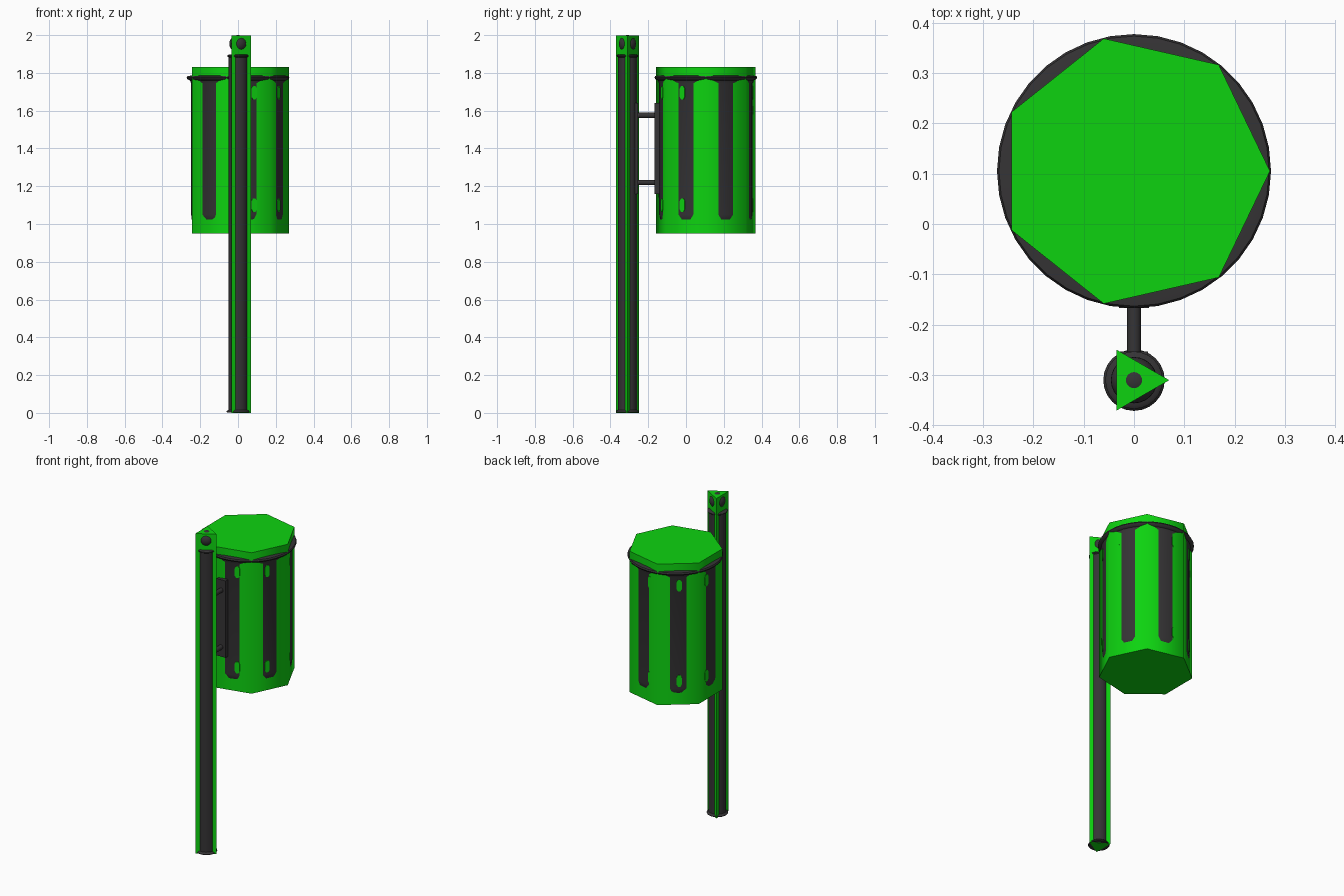
import bpy, bmesh, math
from mathutils import Matrix, Vector

if "Cube" in bpy.data.objects:
    bpy.data.objects.remove(bpy.data.objects["Cube"])

BIN = (0.0, 0.105)
POLE = (0.0, -0.31)


def material(name, rgb):
    m = bpy.data.materials.new(name)
    m.diffuse_color = (*rgb, 1)
    m.use_nodes = True
    m.node_tree.nodes["Principled BSDF"].inputs["Base Color"].default_value = m.diffuse_color
    return m


green = material("bright green", (0.004, 0.65, 0.005))
dark = material("dark grey", (0.036, 0.034, 0.036))


def finish(bm, name, mat, smooth=None):
    bmesh.ops.recalc_face_normals(bm, faces=bm.faces)
    me = bpy.data.meshes.new(name)
    bm.to_mesh(me)
    bm.free()
    me.materials.append(mat)
    ob = bpy.data.objects.new(name, me)
    bpy.context.collection.objects.link(ob)
    if smooth:
        bpy.context.view_layer.objects.active = ob
        ob.select_set(True)
        bpy.ops.object.shade_smooth_by_angle(angle=math.radians(smooth))
        ob.select_set(False)
    return ob


def lathe(name, mat, centre, profile, sides, smooth=None):
    """Stack of (radius, z) rings, first vertex towards +x, capped both ends."""
    bm = bmesh.new()
    rings = []
    for r, z in profile:
        rings.append([bm.verts.new((centre[0] + r * math.cos(2 * math.pi * i / sides),
                                    centre[1] + r * math.sin(2 * math.pi * i / sides), z))
                      for i in range(sides)])
    for a, b in zip(rings, rings[1:]):
        for i in range(sides):
            j = (i + 1) % sides
            bm.faces.new((a[i], a[j], b[j], b[i]))
    bm.faces.new(rings[0])
    bm.faces.new(rings[-1])
    return finish(bm, name, mat, smooth)


def box(name, mat, lo, hi):
    bm = bmesh.new()
    bmesh.ops.create_cube(bm, size=1)
    lo, hi = Vector(lo), Vector(hi)
    bmesh.ops.scale(bm, vec=hi - lo, verts=bm.verts)
    bmesh.ops.translate(bm, vec=(lo + hi) / 2, verts=bm.verts)
    return finish(bm, name, mat)


# Bin: seven-sided shell with a round drum bulging through its faces
lathe("bin_shell", green, BIN, [(0.27, 0.95), (0.27, 1.83)], 7, 60)
lathe("bin_drum", dark, BIN,
      [(0.238, 1.015), (0.245, 1.025), (0.248, 1.05), (0.248, 1.745), (0.254, 1.76),
       (0.268, 1.767), (0.272, 1.775), (0.268, 1.783), (0.240, 1.787)], 36, 40)

# Small green chamfered windows, two rows of nine round the drum
bm = bmesh.new()
outline = [(0.015, 0.022), (0.007, 0.036), (-0.007, 0.036), (-0.015, 0.022),
           (-0.015, -0.022), (-0.007, -0.036), (0.007, -0.036), (0.015, -0.022)]
for k in range(9):
    turn = Matrix.Rotation(math.radians(10 + 40 * k), 4, 'Z')
    for z in (1.10, 1.695):
        rows = []
        for r in (0.244, 0.2505):
            rows.append([bm.verts.new(turn @ Vector((r, u, z + v)) + Vector((*BIN, 0)))
                         for u, v in outline])
        bm.faces.new(rows[0])
        bm.faces.new(rows[1])
        for i in range(8):
            j = (i + 1) % 8
            bm.faces.new((rows[0][i], rows[0][j], rows[1][j], rows[1][i]))
finish(bm, "drum_windows", green)

# Pole: three-sided post round a dark tube with collars
lathe("pole_post", green, POLE, [(0.07, 0.0), (0.07, 1.997)], 3)
lathe("pole_tube", dark, POLE,
      [(0.058, 0.002), (0.061, 0.006), (0.058, 0.012), (0.05, 0.016), (0.05, 1.882),
       (0.056, 1.886), (0.057, 1.892), (0.05, 1.897)], 24, 40)

# Dark ball showing through the post faces at the top
bm = bmesh.new()
bmesh.ops.create_uvsphere(bm, u_segments=24, v_segments=16, radius=0.046)
bmesh.ops.translate(bm, vec=(*POLE, 1.954), verts=bm.verts)
finish(bm, "pole_ball", dark, 40)

# Brackets joining pole and bin
box("bin_plate", dark, (-0.03, -0.167, 1.16), (0.03, -0.13, 1.64))
box("pole_plate", dark, (-0.028, -0.275, 1.16), (0.028, -0.253, 1.64))
for label, z in (("lower", 1.22), ("upper", 1.575)):
    bm = bmesh.new()
    bmesh.ops.create_cone(bm, cap_ends=True, segments=16, radius1=0.014, radius2=0.014, depth=0.12)
    bmesh.ops.rotate(bm, matrix=Matrix.Rotation(math.pi / 2, 3, 'X'), verts=bm.verts)
    bmesh.ops.translate(bm, vec=(0, -0.21, z), verts=bm.verts)
    finish(bm, label + "_bracket_arm", dark, 40)
